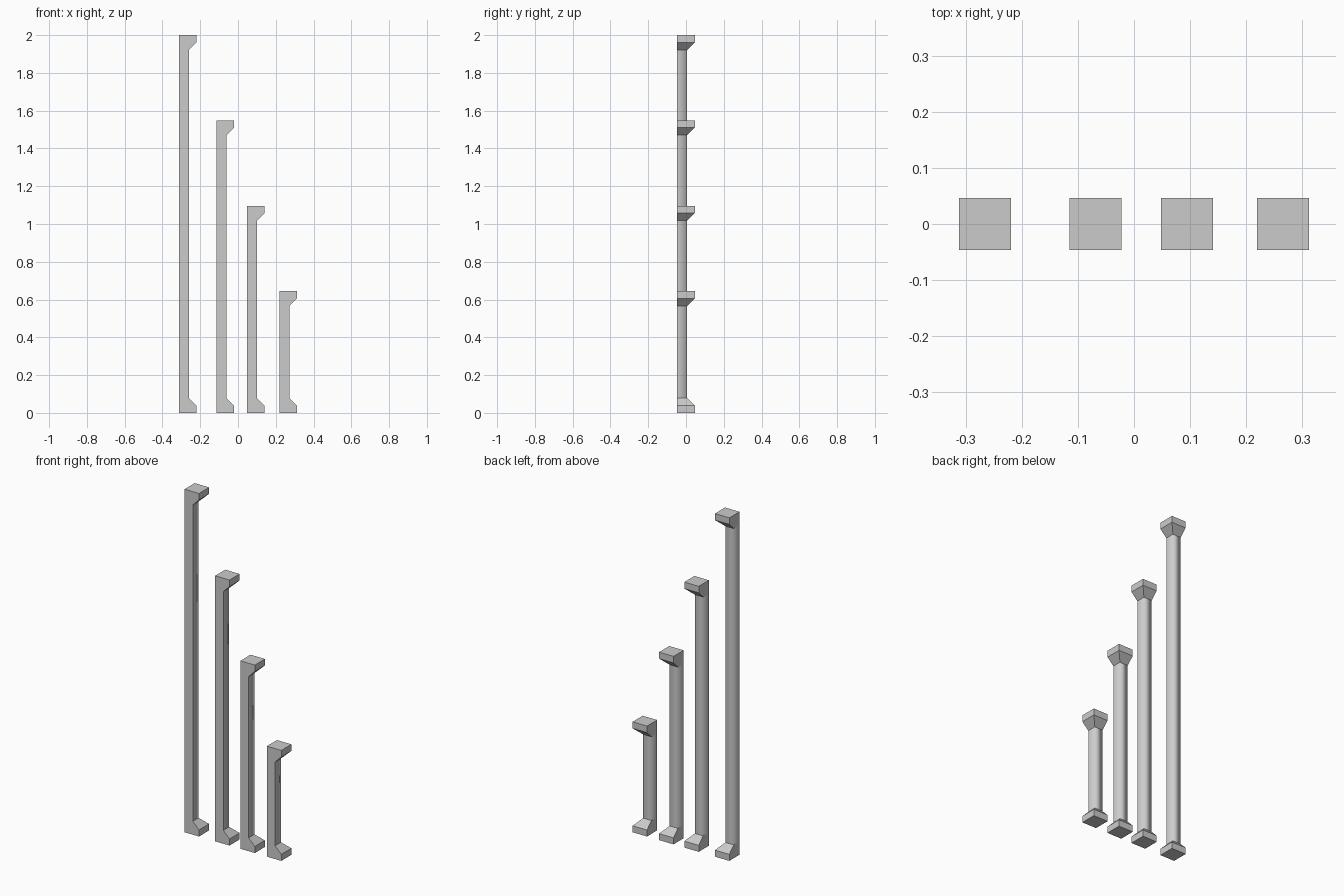
import bpy, bmesh

if "Cube" in bpy.data.objects:
    bpy.data.objects.remove(bpy.data.objects["Cube"])

CAP, SHAFT = 0.093, 0.053        # square widths of end blocks and shaft
LIP, FLARE = 0.038, 0.078        # heights of straight lip and end of taper
Y0 = -CAP / 2


def post(name, x0, height):
    # square rings stacked upward, all sharing the left front corner
    levels = [(0, CAP), (LIP, CAP), (FLARE, SHAFT),
              (height - FLARE, SHAFT), (height - LIP, CAP), (height, CAP)]
    bm = bmesh.new()
    rings = []
    for z, w in levels:
        rings.append([bm.verts.new((x0 + a * w, Y0 + b * w, z))
                      for a, b in ((0, 0), (1, 0), (1, 1), (0, 1))])
    bm.faces.new(rings[0][::-1])
    bm.faces.new(rings[-1])
    for level, (low, high) in enumerate(zip(rings, rings[1:])):
        for i in range(4):
            j = (i + 1) % 4
            f = bm.faces.new((low[i], low[j], high[j], high[i]))
            # soft shading on the right, back and left of the shaft
            f.smooth = level == 2 and i != 0
    # the shaft keeps crisp ends where it meets the flared blocks
    for ring in (rings[2], rings[3]):
        for i in range(4):
            bm.edges.get((ring[i], ring[(i + 1) % 4])).smooth = False
    bm.normal_update()
    mesh = bpy.data.meshes.new(name)
    bm.to_mesh(mesh)
    bm.free()
    obj = bpy.data.objects.new(name, mesh)
    bpy.context.collection.objects.link(obj)


# four posts, tallest on the left
for name, x0, height in (("tallest_post", -0.312, 2.0), ("tall_post", -0.115, 1.548),
                         ("short_post", 0.048, 1.096), ("shortest_post", 0.219, 0.644)):
    post(name, x0, height)
